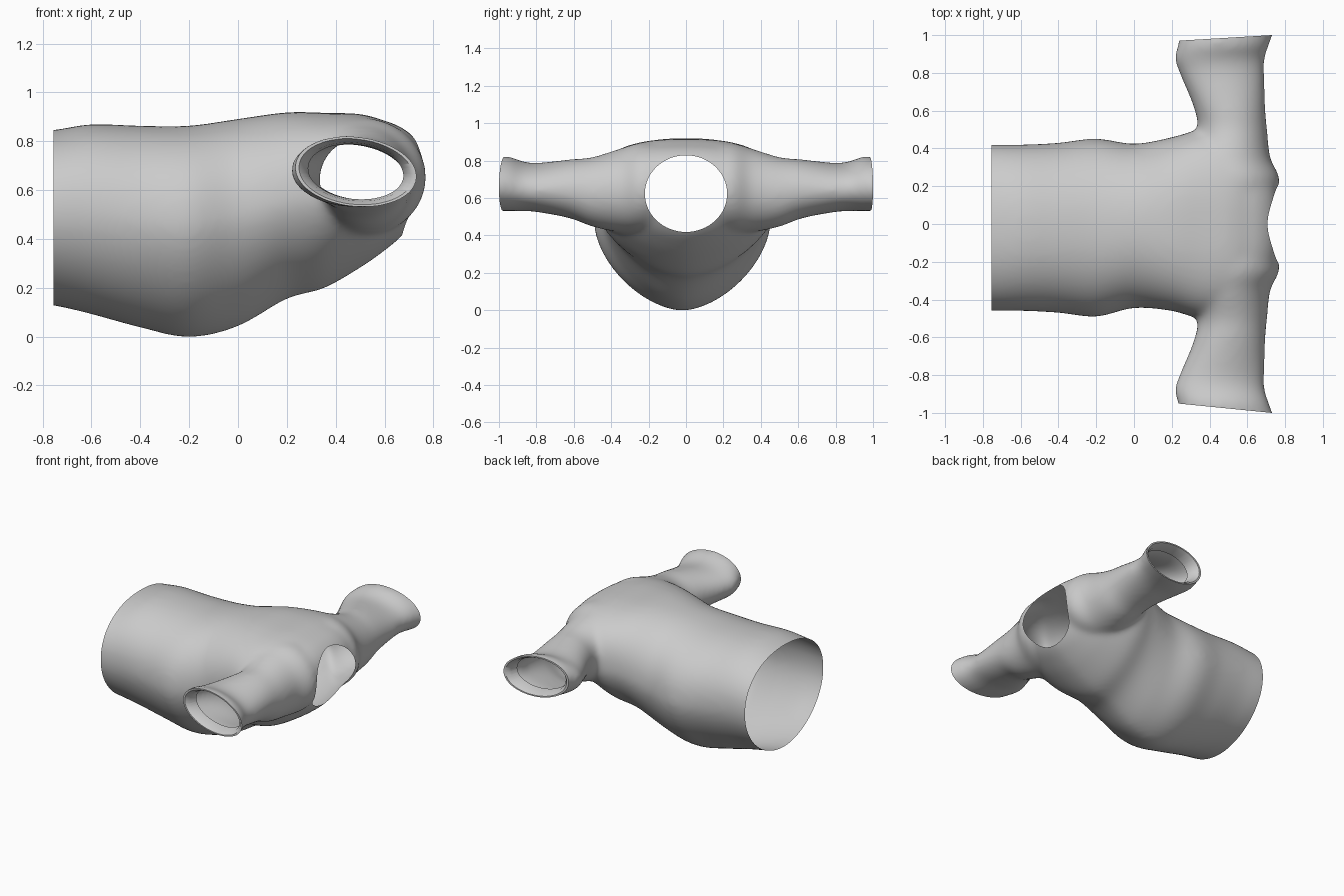
import bpy, bmesh, math
from mathutils import Vector

if "Cube" in bpy.data.objects:
    bpy.data.objects.remove(bpy.data.objects["Cube"])

SEG = 64


def catmull(p0, p1, p2, p3, t):
    return [0.5 * (2*b + (c - a)*t + (2*a - 5*b + 4*c - d)*t*t + (3*b - a - 3*c + d)*t**3)
            for a, b, c, d in zip(p0, p1, p2, p3)]


def loft(name, sections, place, steps=5):
    """Closed tube through sections, smoothly interpolated; place() gives a ring point."""
    s = [sections[0]] + sections + [sections[-1]]
    rows = [catmull(*s[i:i + 4], k / steps) for i in range(len(sections) - 1) for k in range(steps)]
    rows.append(sections[-1])
    bm = bmesh.new()
    rings = [[bm.verts.new(place(r, 2 * math.pi * j / SEG)) for j in range(SEG)] for r in rows]
    for a, b in zip(rings, rings[1:]):
        for j in range(SEG):
            k = (j + 1) % SEG
            bm.faces.new((a[j], a[k], b[k], b[j]))
    bm.faces.new(rings[0])
    bm.faces.new(rings[-1])
    bmesh.ops.recalc_face_normals(bm, faces=bm.faces)
    me = bpy.data.meshes.new(name)
    bm.to_mesh(me)
    bm.free()
    ob = bpy.data.objects.new(name, me)
    bpy.context.collection.objects.link(ob)
    return ob


def power(v, n):
    return math.copysign(abs(v) ** (2 / n), v)


def blend(x, x0, x1, a, b):
    t = min(1, max(0, (x - x0) / (x1 - x0)))
    return a + (b - a) * t


def torso_point(r, a):
    # square-ish shoulders above, narrower belly below, slight sideways drift at the waist
    x, lo, hi, w = r
    mid = lo + (hi - lo) * 0.54
    c, s = math.cos(a), math.sin(a)
    n = blend(x, 0, .4, 2.2, 2.7) if s > 0 else blend(x, -.7, -.3, 1.9, 1.68)
    h = hi - mid if s > 0 else mid - lo
    return (x, w * power(c, n) - blend(x, -.2, .2, .02, 0), mid + h * power(s, n))


def sleeve_point(r, a):
    y, x0, x1, z0, z1 = r
    dx = (x1 - x0) / 2 * math.cos(a)
    tilt = 0.08 * min(1, abs(y))
    return ((x0 + x1) / 2 + dx, y, (z0 + z1) / 2 + (z1 - z0) / 2 * math.sin(a) - tilt * dx)


# Torso: x, bottom z, top z, half width
torso = loft("shirt", [
    (-.85, .14, .845, .435), (-.75, .13, .85, .44), (-.6, .095, .873, .44), (-.4, .04, .867, .45),
    (-.2, 0, .867, .472), (0, .045, .895, .435), (.2, .158, .922, .46), (.35, .20, .920, .50),
    (.5, .285, .915, .49), (.6, .355, .888, .44), (.67, .415, .86, .37), (.73, .50, .81, .27),
    (.765, .58, .74, .18)], torso_point)

# Sleeves and shoulder yoke: y, rear x, front x, bottom z, top z
half = [(.22, .25, .772, .42, .90), (.35, .28, .722, .42, .868), (.5, .335, .705, .45, .822),
        (.62, .315, .695, .495, .81), (.8, .24, .69, .53, .79), (.88, .215, .693, .535, .80),
        (.96, .235, .72, .535, .825), (1.1, .26, .77, .54, .80)]
yoke = loft("sleeve_helper", [(-s[0],) + s[1:] for s in reversed(half)]
            + [(0, .25, .71, .45, .88)] + half, sleeve_point)

# Neck hole cutter
NY, NZ, NC = .22, .205, .627
neck = loft("neck_cutter", [(.6,), (1.0,)],
            lambda r, a: (r[0], NY * math.cos(a), NC + NZ * math.sin(a)), 1)


def boolean(operation, other):
    m = torso.modifiers.new(operation, 'BOOLEAN')
    m.operation, m.object, m.solver = operation, other, 'EXACT'


# Fuse, even out, soften the seams, then cut the neck
boolean('UNION', yoke)
m = torso.modifiers.new("even", 'REMESH')
m.mode, m.voxel_size = 'VOXEL', 0.015
m = torso.modifiers.new("soft", 'SMOOTH')
m.factor, m.iterations = 0.5, 22
boolean('DIFFERENCE', neck)
mesh = bpy.data.meshes.new_from_object(torso.evaluated_get(bpy.context.evaluated_depsgraph_get()))
torso.modifiers.clear()
torso.data = mesh
for helper in (yoke, neck):
    bpy.data.objects.remove(helper)

bm = bmesh.new()
bm.from_mesh(mesh)


def in_neck(v):
    return v.co.x > .55 and (v.co.y / NY) ** 2 + ((v.co.z - NC) / NZ) ** 2 < 1.003


bmesh.ops.delete(bm, geom=[f for f in bm.faces if all(in_neck(v) for v in f.verts)], context='FACES')

# Open the waist and both cuffs
for co, no in (((-.755, 0, 0), (-1, 0, 0)), ((.73, 1, 0), (-.06, 1, 0)), ((.73, -1, 0), (-.1, -1, 0))):
    bmesh.ops.bisect_plane(bm, geom=bm.verts[:] + bm.edges[:] + bm.faces[:],
                           plane_co=co, plane_no=no, clear_outer=True)

# Turned-in hems on the cuffs
for side in (-1, 1):
    for scale, depth in ((.94, .0), (.89, .03), (.94, .05)):
        edges = [e for e in bm.edges if e.is_boundary and all(v.co.y * side > .7 for v in e.verts)]
        new = bmesh.ops.extrude_edge_only(bm, edges=edges)["geom"]
        verts = [v for v in new if isinstance(v, bmesh.types.BMVert)]
        c = sum((v.co for v in verts), Vector()) / len(verts)
        for v in verts:
            v.co = c + (v.co - c) * scale - Vector((0, side * depth, 0))

# Stand on the ground
low = min(v.co.z for v in bm.verts)
for v in bm.verts:
    v.co.z -= low
bmesh.ops.recalc_face_normals(bm, faces=bm.faces)
bm.to_mesh(mesh)
bm.free()

bpy.context.view_layer.objects.active = torso
torso.select_set(True)
bpy.ops.object.shade_smooth_by_angle(angle=math.radians(50))
